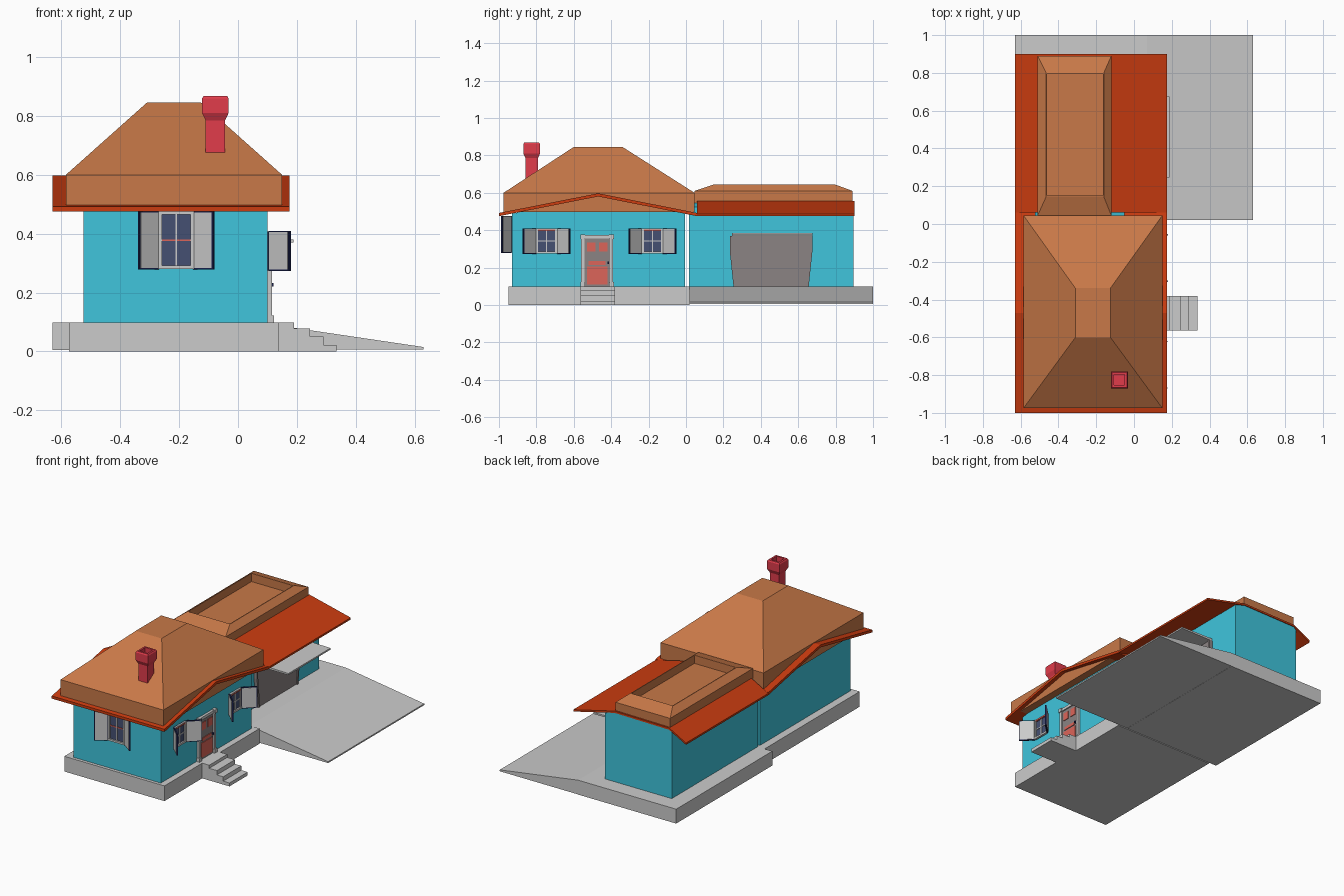
import bpy, bmesh, math
from mathutils import Matrix, Vector

def material(name, c):
    m = bpy.data.materials.new(name)
    m.diffuse_color = (*c, 1)
    return m

CYAN = material("wall_blue", (0.05, 0.56, 0.72))
ROOF = material("roof_red_orange", (0.60, 0.045, 0.005))
TILE = material("roof_tan_orange", (0.58, 0.19, 0.065))
BRICK = material("chimney_red", (0.75, 0.045, 0.07))
NAVY = material("navy_trim", (0.01, 0.015, 0.08))
GLASS = material("glass_blue", (0.06, 0.08, 0.17))
RED = material("panel_red", (0.72, 0.13, 0.10))
DOOR = material("door_grey", (0.26, 0.23, 0.23))
ID = Matrix.Identity(4)

def mesh(name, verts, faces, mat=None, M=ID):
    bm = bmesh.new()
    vs = [bm.verts.new(M @ Vector(v)) for v in verts]
    for f in faces:
        bm.faces.new([vs[i] for i in f])
    bmesh.ops.recalc_face_normals(bm, faces=bm.faces[:])
    me = bpy.data.meshes.new(name)
    bm.to_mesh(me)
    bm.free()
    ob = bpy.data.objects.new(name, me)
    bpy.context.collection.objects.link(ob)
    if mat:
        me.materials.append(mat)
    return ob

def loft(name, rings, mat=None, M=ID):
    """Skin a list of equal-length vertex rings and cap both ends."""
    n = len(rings[0])
    faces = [list(range(n)), [(len(rings) - 1) * n + i for i in range(n)]]
    for r in range(len(rings) - 1):
        for i in range(n):
            j = (i + 1) % n
            faces.append([r * n + i, r * n + j, r * n + n + j, r * n + n + i])
    return mesh(name, [v for ring in rings for v in ring], faces, mat, M)

def stack(name, rects, mat=None, M=ID):
    """Rectangles (x0, x1, y0, y1, z) lofted upward."""
    return loft(name, [[(a, c, z), (b, c, z), (b, d, z), (a, d, z)] for a, b, c, d, z in rects], mat, M)

def box(name, x0, x1, y0, y1, z0, z1, mat=None, M=ID):
    return stack(name, [(x0, x1, y0, y1, z0), (x0, x1, y0, y1, z1)], mat, M)

def prism_x(name, prof, x0, x1, mat=None):
    return loft(name, [[(x, a, b) for a, b in prof] for x in (x0, x1)], mat)

def prism_y(name, prof, y0, y1, mat=None):
    return loft(name, [[(a, y, b) for a, b in prof] for y in (y0, y1)], mat)

# Foundations and sloping driveway
box("house_foundation", -0.575, 0.14, -0.95, 0.02, 0, 0.098)
box("garage_foundation", -0.63, 0.07, 0.02, 1.0, 0.005, 0.098)
prism_y("driveway", [(0.07, 0.098), (0.63, 0.015), (0.63, 0.006), (0.07, 0.006)], 0.02, 1.0)

# Porch steps
for i, (x, z) in enumerate([(0.19, 0.098), (0.245, 0.078), (0.29, 0.05), (0.335, 0.022)]):
    box(f"step_{i + 1}", 0.13, x, -0.565, -0.38, 0, z)

# House walls with gable, thin gable roof, hipped roof above
prism_x("house_walls", [(-0.93, 0.095), (-0.005, 0.095), (-0.005, 0.488), (-0.47, 0.58), (-0.93, 0.488)],
        -0.525, 0.10, CYAN)
prism_x("house_gable_roof", [(-1, 0.475), (-0.47, 0.58), (0.06, 0.475), (0.06, 0.492), (-0.47, 0.597), (-1, 0.492)],
        -0.63, 0.175, ROOF)
stack("house_hip_roof", [(-0.585, 0.15, -0.975, 0.045, 0.497), (-0.585, 0.15, -0.975, 0.045, 0.6),
                         (-0.31, -0.125, -0.6, -0.34, 0.845)], TILE)

# Chimney with flared, hollow cap
def sq(r, z):
    return (-0.077 - r, -0.077 + r, -0.825 - r, -0.825 + r, z)
stack("chimney", [sq(0.033, 0.64), sq(0.033, 0.785), sq(0.045, 0.81), sq(0.045, 0.86), sq(0.04, 0.868),
                  sq(0.028, 0.868), sq(0.028, 0.81)], BRICK)

# Garage walls, low roof and raised tray-like top
prism_y("garage_walls", [(-0.525, 0.095), (-0.05, 0.095), (-0.05, 0.525), (-0.12, 0.545), (-0.51, 0.54), (-0.525, 0.525)],
        0.015, 0.895, CYAN)
prism_y("garage_roof", [(-0.63, 0.475), (-0.51, 0.54), (-0.12, 0.545), (0.175, 0.475), (0.175, 0.487),
                        (-0.12, 0.557), (-0.51, 0.552), (-0.63, 0.487)], 0.06, 0.9, ROOF)
stack("garage_roof_tray", [(-0.51, -0.12, 0.045, 0.89, 0.545), (-0.51, -0.12, 0.045, 0.89, 0.61),
                           (-0.465, -0.16, 0.145, 0.8, 0.643), (-0.46, -0.165, 0.15, 0.795, 0.643),
                           (-0.46, -0.165, 0.15, 0.795, 0.59)], TILE)

# Garage door and canopy over it
prism_x("garage_door", [(0.26, 0.098), (0.645, 0.098), (0.675, 0.29), (0.675, 0.37), (0.235, 0.37), (0.235, 0.29)],
        -0.06, -0.035, DOOR)
for s, y in ((-1, 0.24), (1, 0.67)):
    prism_x("garage_door_jamb", [(y - s * 0.02 + 0.006, 0.098), (y - s * 0.02 - 0.006, 0.098),
                                 (y - 0.006, 0.29), (y - 0.006, 0.37), (y + 0.006, 0.37), (y + 0.006, 0.29)],
            -0.06, -0.028, DOOR)
prism_y("garage_canopy", [(-0.06, 0.37), (0.188, 0.37), (0.188, 0.38), (-0.06, 0.385)], 0.245, 0.675)

# Windows: local x along the wall, local -y outward
def window(name, M, w, z0, z1, shutter, angle):
    h = w / 2
    zm = (z0 + z1) / 2
    box(name + "_glass", -h, h, -0.004, 0.01, z0, z1, GLASS, M)
    for s in (-1, 1):
        x = s * (h - 0.006)
        box(name + "_jamb", x - 0.006, x + 0.006, -0.012, 0.01, z0, z1, None, M)
    box(name + "_sill", -h, h, -0.014, 0.01, z0, z0 + 0.012, None, M)
    box(name + "_head", -h, h, -0.012, 0.01, z1 - 0.01, z1, None, M)
    box(name + "_mullion", -0.003, 0.003, -0.008, 0.01, z0, z1, None, M)
    box(name + "_cross_bar", -h, h, -0.008, 0.01, zm - 0.003, zm + 0.003, RED if w > 0.117 else None, M)
    if w <= 0.117:
        box(name + "_top_bar", -h + .012, h - .012, -0.014, 0.01, z1 - 0.012, z1 - 0.004, RED, M)
    for s in (-1, 1):
        # open shutters swung away from the wall
        S = M @ Matrix.Scale(s, 4, (1, 0, 0)) @ Matrix.Translation((h, -0.006, 0)) @ Matrix.Rotation(-angle, 4, 'Z')
        box(name + "_shutter_trim", 0, shutter, -0.004, 0.004, z0 - 0.002, z1 + 0.002, NAVY, S)
        box(name + "_shutter", 0.005, shutter - 0.005, -0.006, 0.006, z0 + 0.003, z1 - 0.003, None, S)

window("front_window", Matrix.Translation((-0.21, -0.93, 0)), 0.12, 0.28, 0.475, 0.083, math.radians(36))
for i, y in enumerate((-0.745, -0.18)):
    M = Matrix.Translation((0.10, y, 0)) @ Matrix.Rotation(math.pi / 2, 4, 'Z')
    window(f"side_window_{i + 1}", M, 0.115, 0.275, 0.408, 0.098, math.radians(46))

# Front door with frame, corner blocks and red panels
box("front_door", 0.09, 0.108, -0.545, -0.405, 0.098, 0.37, DOOR)
for y in (-0.552, -0.398):
    box("door_jamb", 0.09, 0.116, y - 0.009, y + 0.009, 0.098, 0.37)
    for z in (0.11, 0.365):
        box("door_corner_block", 0.09, 0.122, y - 0.013, y + 0.013, z - 0.012, z + 0.012)
box("door_lintel", 0.09, 0.116, -0.552, -0.398, 0.356, 0.374)
for a, b, z0, z1 in ((-0.53, -0.485, 0.285, 0.335), (-0.465, -0.42, 0.285, 0.335),
                     (-0.52, -0.43, 0.215, 0.235), (-0.53, -0.42, 0.11, 0.205)):
    box("door_panel", 0.1, 0.112, a, b, z0, z1, RED)
box("door_knob", 0.1, 0.12, -0.42, -0.412, 0.22, 0.232, NAVY)
